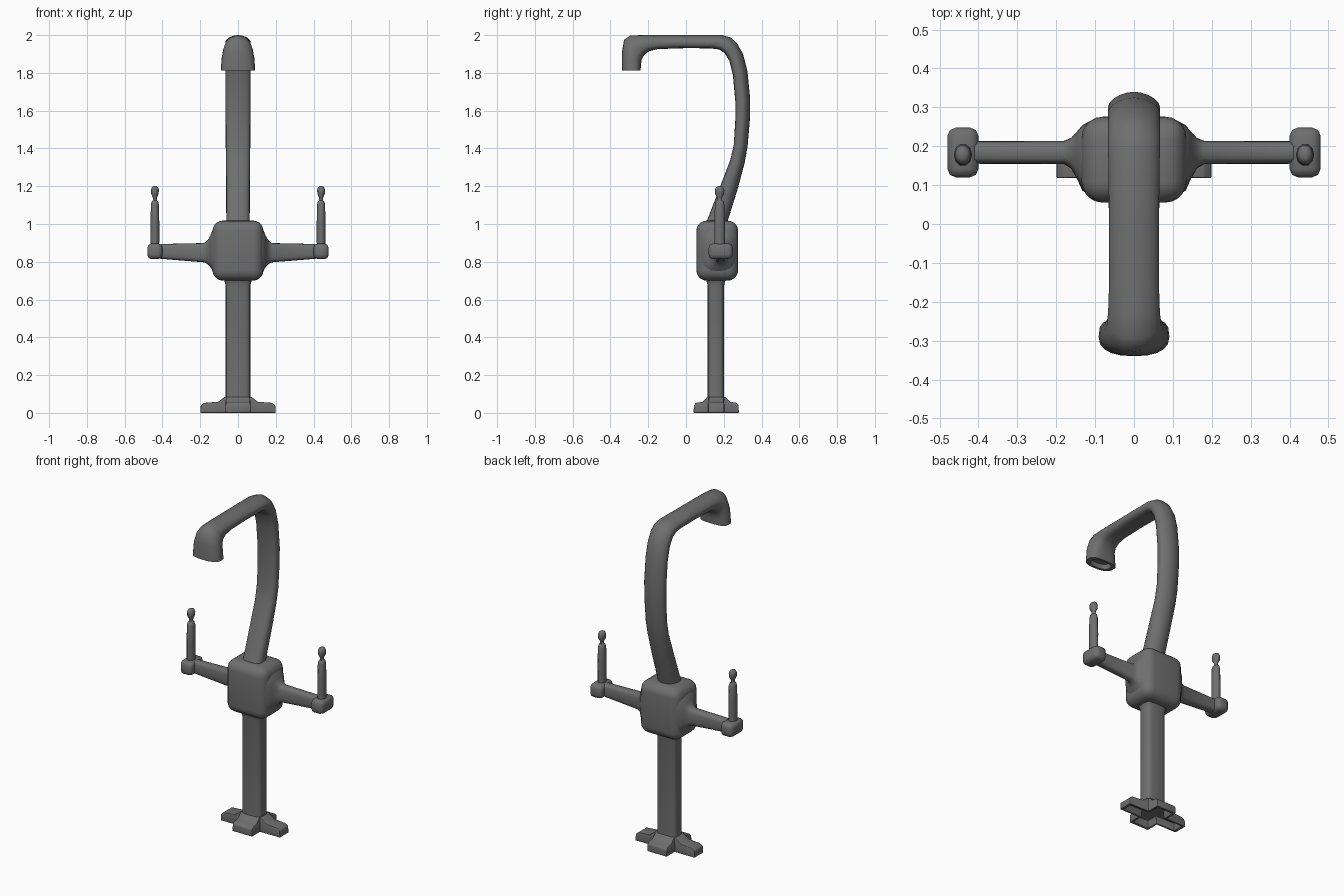
import bpy, bmesh
from math import sin, cos, pi, copysign
from mathutils import Vector

if "Cube" in bpy.data.objects:
    bpy.data.objects.remove(bpy.data.objects["Cube"])

X, Y, Z = Vector((1, 0, 0)), Vector((0, 1, 0)), Vector((0, 0, 1))
metal = bpy.data.materials.new("dark_grey")
metal.diffuse_color = (0.16, 0.16, 0.16, 1)
metal.use_nodes = True
metal.node_tree.nodes["Principled BSDF"].inputs["Base Color"].default_value = metal.diffuse_color


def finish(name, bm, mirror=False, bevel=0, segments=3, angle=60):
    bmesh.ops.recalc_face_normals(bm, faces=bm.faces)
    me = bpy.data.meshes.new(name)
    bm.to_mesh(me)
    bm.free()
    me.materials.append(metal)
    ob = bpy.data.objects.new(name, me)
    bpy.context.collection.objects.link(ob)
    bpy.ops.object.select_all(action='DESELECT')
    ob.select_set(True)
    bpy.context.view_layer.objects.active = ob
    if bevel:
        m = ob.modifiers.new("Bevel", 'BEVEL')
        m.width, m.segments, m.limit_method = bevel, segments, 'ANGLE'
    if mirror:
        m = ob.modifiers.new("Mirror", 'MIRROR')
        m.use_mirror_merge = False
    bpy.ops.object.shade_smooth_by_angle(angle=angle * pi / 180)
    if bevel:  # bevelled parts read as soft all over
        for e in ob.data.edges:
            e.use_edge_sharp = False
    return ob


def loft(name, rings, **kw):
    """Skin a list of point rings and cap both ends."""
    bm = bmesh.new()
    vs = [[bm.verts.new(p) for p in r] for r in rings]
    n = len(vs[0])
    for a, b in zip(vs, vs[1:]):
        for i in range(n):
            j = (i + 1) % n
            bm.faces.new((a[i], a[j], b[j], b[i]))
    bm.faces.new(vs[0])
    bm.faces.new(vs[-1])
    return finish(name, bm, **kw)


def section(c, u, v, n=20, e_out=2.0, e_in=2.0):
    """Superellipse ring; the +v and -v halves may differ in squareness."""
    pts = []
    for i in range(n):
        t = 2 * pi * i / n
        e = e_out if sin(t) >= 0 else e_in
        pw = lambda k: copysign(abs(k) ** (2 / e), k)
        pts.append(Vector(c) + u * pw(cos(t)) + v * pw(sin(t)))
    return pts


def box(name, lo, hi, **kw):
    bm = bmesh.new()
    bmesh.ops.create_cube(bm, size=1)
    lo, hi = Vector(lo), Vector(hi)
    for v in bm.verts:
        v.co = (lo + hi) / 2 + v.co * (hi - lo)
    return finish(name, bm, **kw)


def plus(z, a, b, w, v):
    """Cross outline: arm lengths a (x), b (y); arm half widths w (y), v (x)."""
    q = [(a, -w), (a, w), (v, w), (v, b), (-v, b), (-v, w),
         (-a, w), (-a, -w), (-v, -w), (-v, -b), (v, -b), (v, -w)]
    return [(x, 0.16 + y, z) for x, y in q]


# cross-shaped foot, hollow underneath
loft("foot", [plus(0.045, 0.178, 0.1, 0.03, 0.05), plus(0, 0.182, 0.104, 0.032, 0.054),
              plus(0, 0.2, 0.12, 0.042, 0.066), plus(0.04, 0.197, 0.118, 0.042, 0.066),
              plus(0.053, 0.18, 0.108, 0.041, 0.064), plus(0.059, 0.105, 0.072, 0.041, 0.064),
              plus(0.085, 0.07, 0.047, 0.04, 0.063)], bevel=0.012, segments=3)

# upright column
loft("column", [section((0, 0.158, z), X * (0.065 + f), Y * (0.043 + f), e_out=4, e_in=4)
                for z, f in [(0.045, 0.002), (0.1, 0), (0.67, 0), (0.69, 0.004), (0.72, 0.015)]])

# mixer body
box("mixer_body", (-0.135, 0.055, 0.7), (0.135, 0.276, 1.018), bevel=0.055, segments=5)

# side arms flaring into the body
loft("side_arms", [section((x, y, z), Y * hy, Z * hz, e_out=3.2, e_in=3.2)
                   for x, y, z, hy, hz in [(0.1, 0.168, 0.86, 0.104, 0.142),
                                           (0.133, 0.17, 0.86, 0.084, 0.112),
                                           (0.147, 0.177, 0.855, 0.06, 0.082),
                                           (0.162, 0.182, 0.85, 0.039, 0.062),
                                           (0.18, 0.184, 0.848, 0.03, 0.051),
                                           (0.41, 0.184, 0.855, 0.029, 0.039)]], mirror=True)

# arm end blocks
box("end_blocks", (0.4, 0.12, 0.814), (0.48, 0.248, 0.896), mirror=True, bevel=0.022, segments=2)

# upright lever handles with knobs
loft("lever_handles", [section((0.44, 0.178, z), X * r, Y * r * 1.25, n=10)
                       for z, r in [(0.88, 0.023), (1.0, 0.0235), (1.105, 0.021), (1.12, 0.017),
                                    (1.125, 0.01), (1.14, 0.011), (1.16, 0.02), (1.18, 0.021),
                                    (1.195, 0.016), (1.2, 0.008)]], mirror=True)

# spout: inner (y, z), outer (y, z), half width, outer squareness
path = [(0.1, 0.99, 0.213, 0.99, 0.062, 2), (0.112, 1.02, 0.222, 1.02, 0.062, 2),
        (0.185, 1.21, 0.275, 1.19, 0.063, 1.9), (0.235, 1.34, 0.311, 1.325, 0.064, 1.8),
        (0.253, 1.42, 0.326, 1.41, 0.065, 1.8), (0.261, 1.55, 0.338, 1.55, 0.066, 1.8),
        (0.261, 1.65, 0.34, 1.66, 0.067, 1.8), (0.248, 1.79, 0.325, 1.81, 0.067, 1.8),
        (0.229, 1.865, 0.302, 1.9, 0.067, 1.8), (0.205, 1.905, 0.268, 1.96, 0.067, 1.8),
        (0.175, 1.924, 0.235, 1.988, 0.067, 1.8), (0.13, 1.93, 0.19, 2.0, 0.066, 1.8),
        (0, 1.931, 0, 2.0, 0.064, 1.8), (-0.15, 1.926, -0.15, 2.0, 0.064, 1.8),
        (-0.195, 1.915, -0.23, 2.0, 0.066, 1.8), (-0.22, 1.897, -0.295, 1.998, 0.069, 1.8),
        (-0.234, 1.872, -0.328, 1.975, 0.078, 1.8), (-0.239, 1.845, -0.339, 1.91, 0.087, 2.1),
        (-0.24, 1.812, -0.34, 1.812, 0.091, 2.4)]
rings = []
for yi, zi, yo, zo, hw, e in path:
    mid = ((yi + yo) / 2, (zi + zo) / 2)
    half = Vector((0, (yo - yi) / 2, (zo - zi) / 2))
    rings.append(section((0, *mid), X * hw, half, e_out=e, e_in=3.2))
# recessed outlet at the spout tip
for z, k in [(1.812, 0.72), (1.84, 0.66)]:
    rings.append(section((0, -0.29, z), X * 0.091 * k, Y * -0.05 * k, e_out=2.4, e_in=3.2))
loft("spout", rings)
